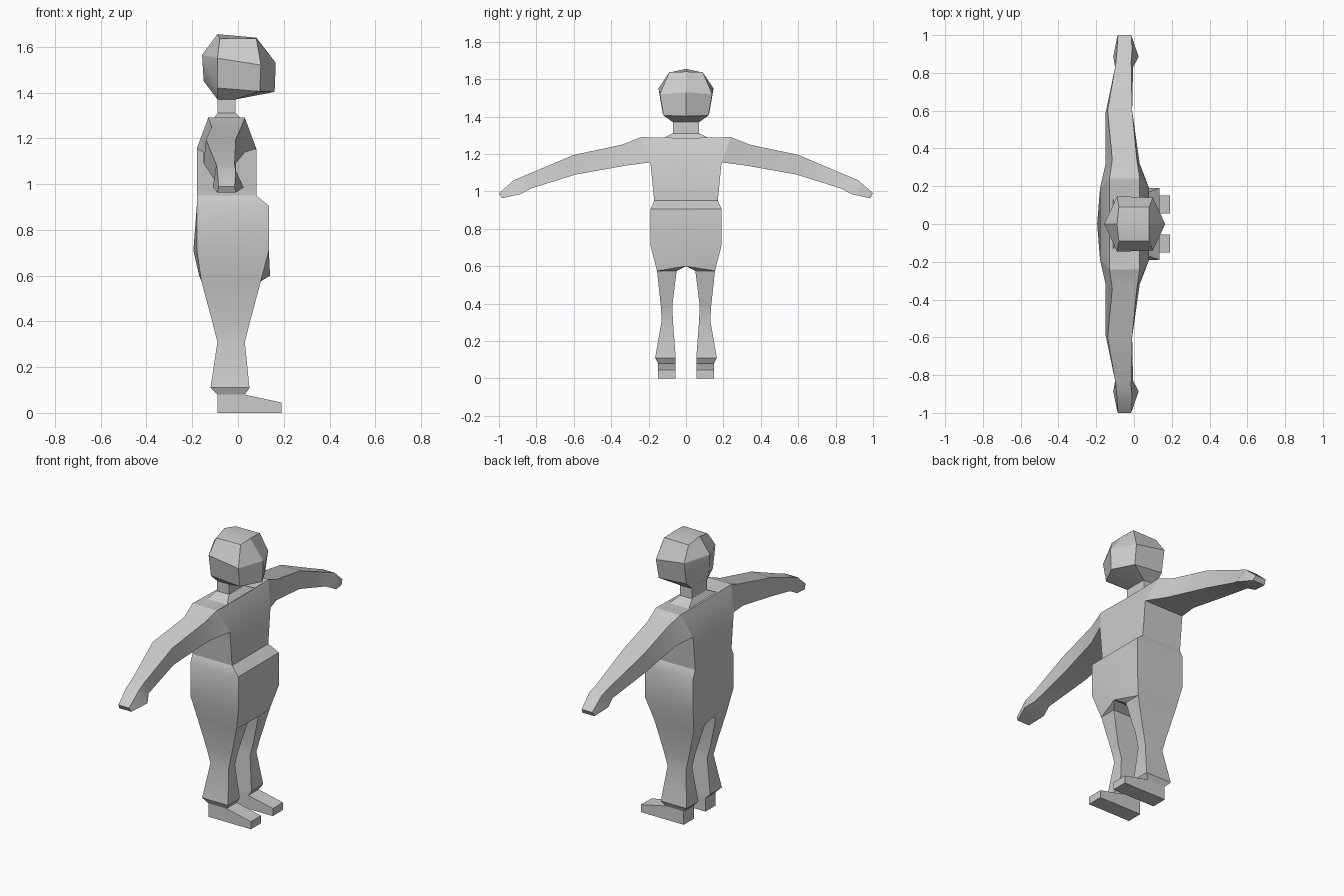
import bpy, bmesh, math

if "Cube" in bpy.data.objects:
    bpy.data.objects.remove(bpy.data.objects["Cube"])


def rect(z, x_front, x_back, y_in, y_out):
    """Horizontal section: inner front, outer front, outer back, inner back."""
    return [(x_front, y_in, z), (x_front, y_out, z), (x_back, y_out, z), (x_back, y_in, z)]


def arm_section(top, bottom):
    """top / bottom = (y, z, x_back, x_front)"""
    (ty, tz, tb, tf), (by, bz, bb, bf) = top, bottom
    return [(tf, ty, tz), (tb, ty, tz), (bb, by, bz), (bf, by, bz)]


def loft(name, sections, skip=(), cap_start=False, cap_end=False):
    """Bridge sections, leave out skipped (level, edge) faces, mirror across y."""
    bm = bmesh.new()
    rings = [[bm.verts.new(p) for p in s] for s in sections]
    n = len(rings[0])
    for lv, (a, b) in enumerate(zip(rings, rings[1:])):
        for i in range(n):
            if (lv, i) not in skip:
                j = (i + 1) % n
                bm.faces.new((a[i], a[j], b[j], b[i]))
    if cap_start:
        bm.faces.new(rings[0])
    if cap_end:
        bm.faces.new(rings[-1])
    bmesh.ops.remove_doubles(bm, verts=bm.verts[:], dist=1e-4)
    bmesh.ops.mirror(bm, geom=bm.verts[:] + bm.edges[:] + bm.faces[:],
                     axis='Y', merge_dist=1e-4)
    bmesh.ops.recalc_face_normals(bm, faces=bm.faces[:])
    me = bpy.data.meshes.new(name)
    bm.to_mesh(me)
    bm.free()
    ob = bpy.data.objects.new(name, me)
    bpy.context.collection.objects.link(ob)
    bpy.ops.object.select_all(action='DESELECT')
    ob.select_set(True)
    bpy.context.view_layer.objects.active = ob
    bpy.ops.object.shade_smooth_by_angle(angle=math.radians(30))
    return ob


# Head with pointed front and back centre lines
loft("head", [
    rect(1.37, -0.01, -0.09, 0, 0.07),
    [(0.16, 0, 1.403), (0.095, 0.12, 1.405), (-0.09, 0.125, 1.42), (-0.15, 0, 1.45)],
    [(0.165, 0, 1.53), (0.10, 0.14, 1.52), (-0.09, 0.147, 1.55), (-0.157, 0, 1.565)],
    [(0.08, 0, 1.64), (0.08, 0.09, 1.637), (-0.08, 0.09, 1.635), (-0.09, 0, 1.655)],
], skip={(0, 3), (1, 3), (2, 3)}, cap_end=True)

# Torso, shoulders and neck; open where the arms join
loft("torso", [
    rect(0.95, 0.08, -0.18, 0, 0.17),
    rect(1.155, 0.08, -0.18, 0, 0.19),
    [(0.03, 0, 1.285), (0.03, 0.24, 1.29), (-0.13, 0.24, 1.29), (-0.13, 0, 1.285)],
    rect(1.28, 0.02, -0.11, 0, 0.13),
    rect(1.31, -0.01, -0.09, 0, 0.07),
    rect(1.37, -0.01, -0.09, 0, 0.07),
], skip={(i, 3) for i in range(5)} | {(1, 1)})

# Arms with tapered hands
loft("arms", [
    arm_section((0.24, 1.29, -0.13, 0.03), (0.19, 1.155, -0.18, 0.08)),
    arm_section((0.34, 1.25, -0.115, 0.015), (0.32, 1.138, -0.15, 0.03)),
    arm_section((0.60, 1.195, -0.14, -0.01), (0.59, 1.09, -0.15, -0.01)),
    arm_section((0.86, 1.085, -0.095, -0.015), (0.83, 1.015, -0.10, -0.005)),
    arm_section((0.92, 1.06, -0.09, -0.01), (0.885, 0.985, -0.11, 0.025)),
    arm_section((1.00, 0.99, -0.085, -0.015), (0.985, 0.963, -0.09, -0.01)),
], cap_end=True)

# Hips splitting into trouser legs at the crotch
loft("hips_and_legs", [
    rect(0.95, 0.08, -0.18, 0, 0.17),
    rect(0.905, 0.135, -0.18, 0, 0.19),
    [(0.135, 0, 0.71), (0.135, 0.19, 0.71), (-0.18, 0.19, 0.71), (-0.195, 0, 0.71)],
    [(0.14, 0, 0.60), (0.10, 0.155, 0.575), (-0.16, 0.155, 0.575), (-0.17, 0, 0.60)],
    rect(0.575, 0.10, -0.16, 0.05, 0.155),
    rect(0.39, 0.05, -0.11, 0.073, 0.135),
    rect(0.31, 0.03, -0.09, 0.07, 0.13),
    rect(0.11, 0.05, -0.12, 0.055, 0.165),
    rect(0.08, 0.03, -0.09, 0.055, 0.15),
], skip={(0, 3), (1, 3), (2, 3)})

# Wedge feet
foot = [(-0.09, 0), (0.19, 0), (0.19, 0.045), (0.03, 0.08), (-0.09, 0.08)]
loft("feet", [[(x, y, z) for x, z in foot] for y in (0.055, 0.15)],
     cap_start=True, cap_end=True)
